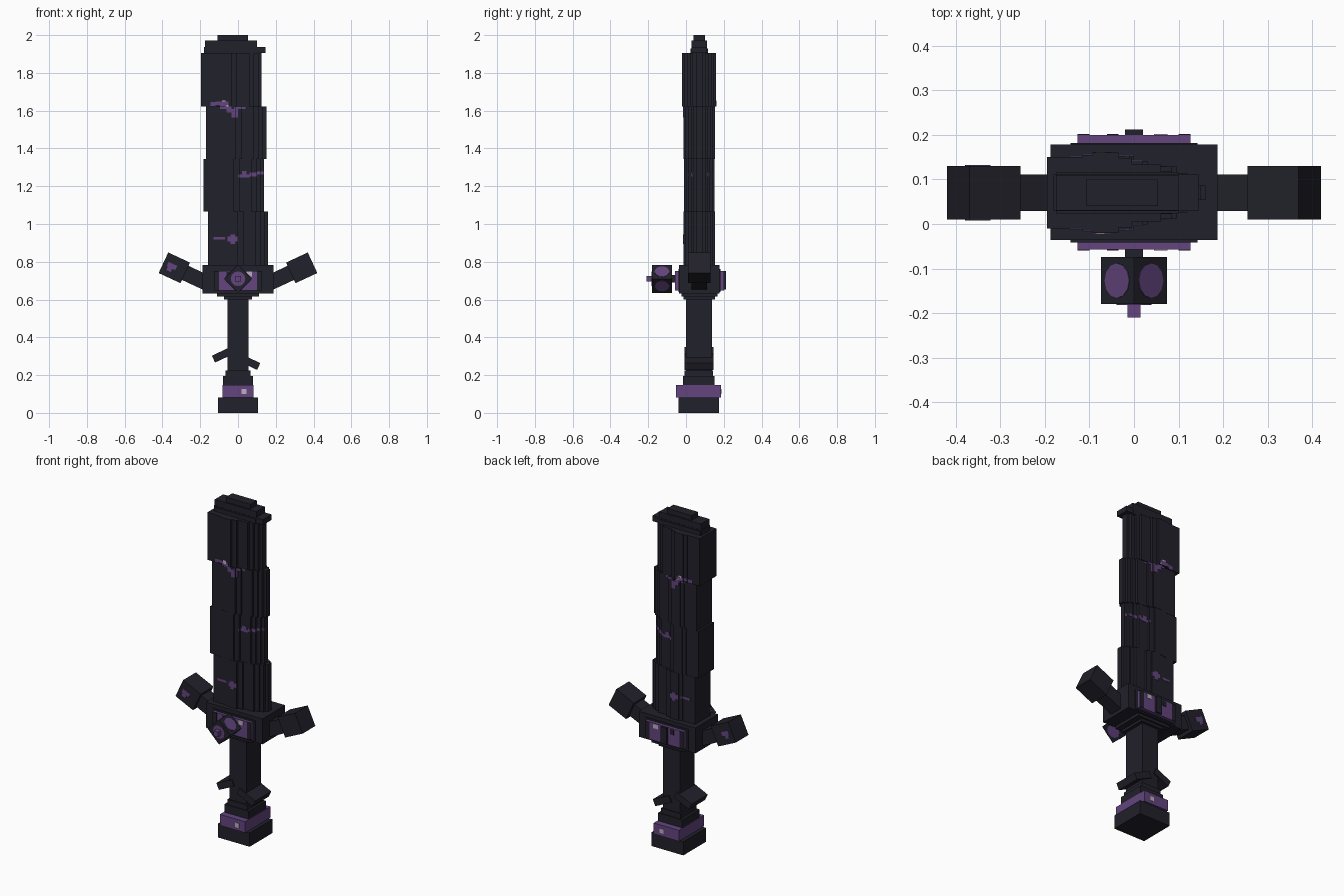
import bpy, bmesh, math
from mathutils import Matrix, Vector

cube = bpy.data.objects.get("Cube")
if cube:
    bpy.data.objects.remove(cube)

YC = 0.07  # middle of the sword's thickness


def material(name, rgb):
    m = bpy.data.materials.new(name)
    m.use_nodes = True
    m.diffuse_color = (*rgb, 1)
    m.node_tree.nodes["Principled BSDF"].inputs["Base Color"].default_value = (*rgb, 1)
    return m


DARK = material("dark slate", (0.0155, 0.015, 0.0235))
PURPLE = material("purple", (0.125, 0.06, 0.21))
PINK = material("pale pink", (0.52, 0.42, 0.55))


def add_box(bm, x, y, z, angle=0.0):
    """Box from (min, max) ranges, turned by angle about y through its centre."""
    centre = Vector([(a + b) / 2 for a, b in (x, y, z)])
    size = [b - a for a, b in (x, y, z)]
    mat = (Matrix.Translation(centre) @ Matrix.Rotation(angle, 4, 'Y')
           @ Matrix.Diagonal((*size, 1)))
    bmesh.ops.create_cube(bm, size=1, matrix=mat)


def finish(bm, name, mat):
    me = bpy.data.meshes.new(name)
    bm.to_mesh(me)
    bm.free()
    me.materials.append(mat)
    ob = bpy.data.objects.new(name, me)
    bpy.context.collection.objects.link(ob)
    return ob


def box(name, mat, x, y, z, angle=0.0):
    bm = bmesh.new()
    add_box(bm, x, y, z, angle)
    return finish(bm, name, mat)


def both_faces(name, mat, rects, half, centre=YC):
    """Thin plates (x0, x1, z0, z1) on the front and back faces."""
    bm = bmesh.new()
    for x0, x1, z0, z1 in rects:
        for s in (-1, 1):
            a, b = sorted((centre + s * (half - 0.002), centre + s * (half + 0.002)))
            add_box(bm, (x0, x1), (a, b), (z0, z1))
    return finish(bm, name, mat)


# Pommel and handle
box("pommel", DARK, (-.105, .105), (-.04, .175), (0, .082))
box("pommel_band", PURPLE, (-.083, .083), (-.052, .186), (.082, .148))
both_faces("band_glint", PINK, [(.018, .045, .1, .127)], .119, .067)
box("lower_collar", DARK, (-.08, .08), (-.015, .15), (.148, .195))
box("collar_step", DARK, (-.065, .065), (-.008, .144), (.195, .225))
box("grip", DARK, (-.055, .055), (0, .137), (.2, .62))
box("right_wrap", DARK, (-.135, -.025), (-.007, .145), (.288, .328), math.radians(-25))
box("left_wrap", DARK, (.0, .115), (-.007, .145), (.25, .29), math.radians(25))

# Guard
box("guard_lower_step", DARK, (-.075, .075), (-.012, .154), (.6, .62))
box("guard_step", DARK, (-.11, .11), (-.025, .167), (.615, .635))
box("guard", DARK, (-.187, .187), (-.036, .178), (.632, .784))
box("guard_trim", DARK, (-.142, .142), (-.041, .182), (.64, .762))
plate = box("guard_plates", PURPLE, (-.127, .127), (-.057, .2), (.648, .752))
both_faces("plate_borders", DARK, [(-.127, -.1, .648, .752), (.1, .127, .648, .752),
                                   (-.06, -.035, .715, .745)], .1285, .0715)
both_faces("plate_glints", PINK, [(.045, .075, .722, .748)], .1285, .0715)
box("back_stud", DARK, (-.02, .02), (.19, .212), (.652, .75))

# Arms of the guard, tilted upward on both sides
TILT = math.radians(25)
for side, s in (("left", 1), ("right", -1)):
    for part, cx, length, thick, depth in (("arm", .225, .15, .082, .082),
                                           ("arm_block", .337, .127, .12, .12)):
        cz = .768 + (cx - .337) * math.tan(TILT)
        box(f"{side}_{part}", DARK, (s * cx - length / 2, s * cx + length / 2),
            (YC - depth / 2, YC + depth / 2), (cz - thick / 2, cz + thick / 2), -s * TILT)
bm = bmesh.new()
for y in (YC - .06, YC + .06):
    add_box(bm, (-.375, -.325), (y - .002, y + .002), (.765, .79), TILT)
    add_box(bm, (-.375, -.35), (y - .002, y + .002), (.75, .775), TILT)
finish(bm, "right_block_stain", PURPLE)

# Jewel housing: a cube standing on its edge, a disc on every exposed face
JY, JZ, JS = -.127, .71, .105
box("jewel_housing", DARK, (-JS / 2, JS / 2), (JY - JS / 2, JY + JS / 2),
    (JZ - JS / 2, JZ + JS / 2), math.pi / 4)
box("jewel_mount", DARK, (-.02, .02), (-.08, -.05), (JZ - .02, JZ + .02))
box("jewel_tip", PURPLE, (-.015, .015), (-.21, -.17), (JZ - .015, JZ + .015))
bm = bmesh.new()
turns = [Matrix.Rotation(math.radians(45 + 90 * i), 4, 'Y') for i in range(4)]
turns.append(Matrix.Rotation(math.pi / 2, 4, 'X'))
for turn in turns:
    bmesh.ops.create_cone(
        bm, cap_ends=True, segments=12, radius1=.039, radius2=.039, depth=.004,
        matrix=Matrix.Translation((0, JY, JZ)) @ turn @ Matrix.Translation((0, 0, JS / 2)))
finish(bm, "jewel_discs", PURPLE)

# Blade: four offset segments, stepped thinner towards the cutting edge
STEPS = [(-.16, -.08, .08), (-.08, -.058, .085), (-.058, .0, .09), (.0, .03, .078),
         (.03, .095, .064), (.095, .12, .048), (.12, .143, .036), (.143, .16, .018)]
SEGMENTS = [(.784, 1.065, 0, .92), (1.065, 1.345, -.022, .9),
            (1.345, 1.622, -.01, .92), (1.622, 1.905, -.035, 1)]
for i, (z0, z1, dx, k) in enumerate(SEGMENTS):
    outline = []
    for a, b, h in STEPS:
        outline += [(a + dx, h * k), (b + dx, h * k)]
    outline += [(x, -y) for x, y in reversed(outline)]
    bm = bmesh.new()
    face = bm.faces.new([bm.verts.new((x, YC + y, z0)) for x, y in outline])
    top = bmesh.ops.extrude_face_region(bm, geom=[face])
    bmesh.ops.translate(bm, vec=(0, 0, z1 - z0),
                        verts=[v for v in top["geom"] if isinstance(v, bmesh.types.BMVert)])
    bmesh.ops.recalc_face_normals(bm, faces=bm.faces)
    finish(bm, f"blade_segment_{i + 1}", DARK)

# Blade end
box("blade_end_lip", DARK, (-.18, .145), (YC - .041, YC + .041), (1.905, 1.937))
box("blade_end_base", DARK, (-.175, .1), (YC - .046, YC + .046), (1.9, 1.93))
box("blade_end", DARK, (-.175, .1), (YC - .04, YC + .04), (1.93, 1.972))
box("blade_tip", DARK, (-.108, .054), (YC - .03, YC + .03), (1.97, 2.0))


# Stains that follow the stepped surface on both faces of the blade
def stain(name, mat, rects):
    bm = bmesh.new()
    for rx0, rx1, rz0, rz1 in rects:
        for z0, z1, dx, k in SEGMENTS:
            for a, b, h in STEPS:
                x = (max(rx0, a + dx), min(rx1, b + dx))
                z = (max(rz0, z0), min(rz1, z1))
                if x[1] - x[0] < .001 or z[1] - z[0] < .001:
                    continue
                for s in (-1, 1):
                    y = YC + s * h * k
                    add_box(bm, x, (y - .002, y + .002), z)
    finish(bm, name, mat)


stain("upper_stain", PURPLE, [(-.145, -.12, 1.622, 1.645), (-.12, -.05, 1.63, 1.648),
                              (-.095, -.06, 1.61, 1.63), (-.06, -.035, 1.59, 1.622),
                              (-.035, 0, 1.565, 1.61), (-.02, .04, 1.608, 1.62)])
stain("middle_stain", PURPLE, [(0, .06, 1.245, 1.262), (.02, .045, 1.262, 1.28),
                               (.06, .1, 1.252, 1.272), (.1, .137, 1.262, 1.278)])
stain("lower_stain", PURPLE, [(-.13, -.07, .918, .932), (-.055, .0, .908, .935),
                              (-.04, -.015, .895, .945)])
stain("upper_glint", PINK, [(-.085, -.065, 1.632, 1.655), (-.065, -.05, 1.618, 1.63)])
